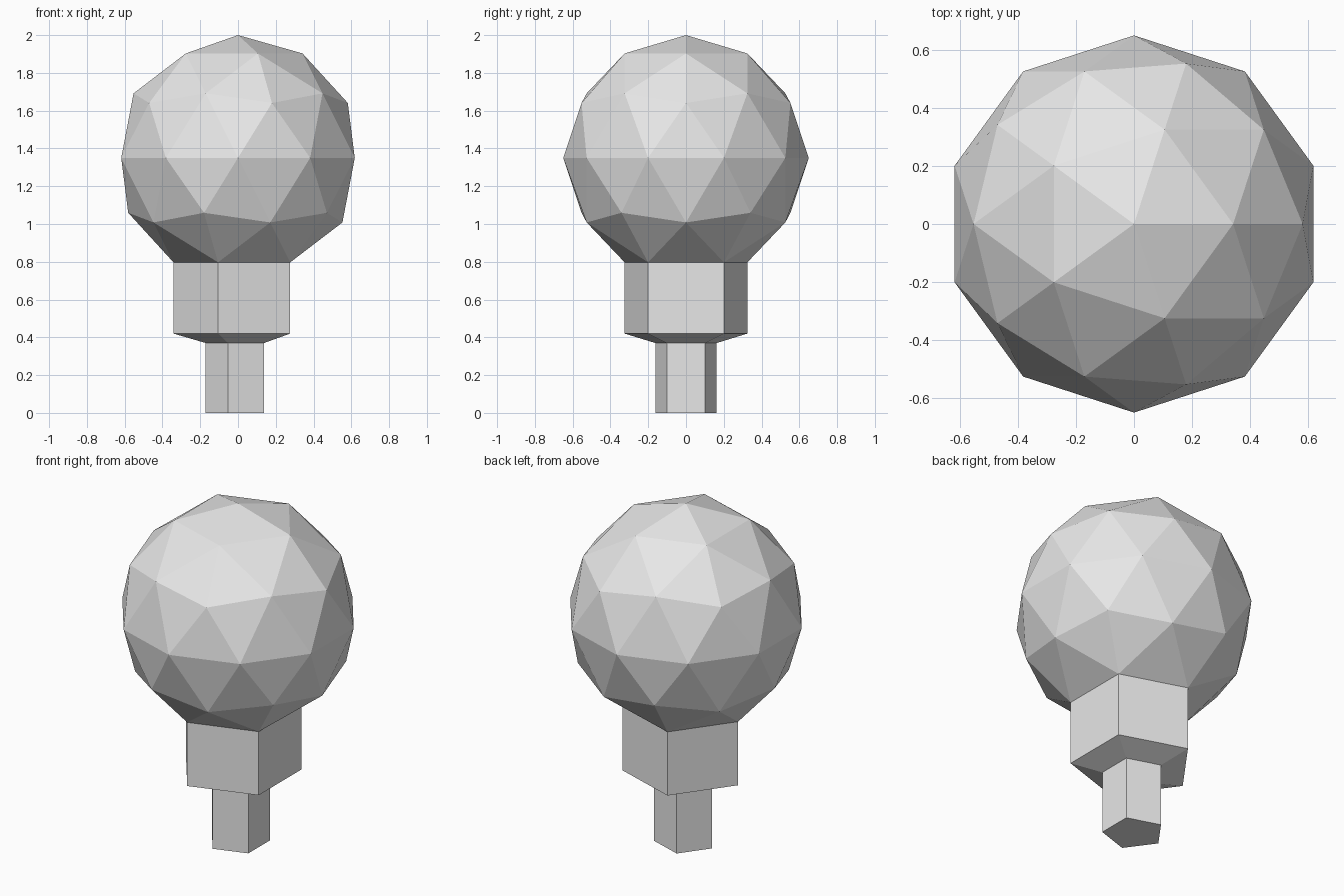
import bpy
import bmesh
from mathutils import Vector

default_cube = bpy.data.objects.get("Cube")
if default_cube:
    bpy.data.objects.remove(default_cube, do_unlink=True)

RADIUS = 0.65
CENTRE_Z = 1.35

# Single plain material
grey = bpy.data.materials.new("light_grey")
grey.use_nodes = True
GREY = (0.8, 0.8, 0.8, 1.0)
grey.diffuse_color = GREY
grey.node_tree.nodes["Principled BSDF"].inputs["Base Color"].default_value = GREY


def extrude_ring(bm, edges, z, scale=1.0):
    """Extrude an open ring of edges to height z, scaled about the z axis."""
    geom = bmesh.ops.extrude_edge_only(bm, edges=edges)["geom"]
    for v in [g for g in geom if isinstance(g, bmesh.types.BMVert)]:
        v.co = Vector((v.co.x * scale, v.co.y * scale, z))
    return [g for g in geom
            if isinstance(g, bmesh.types.BMEdge) and g.is_boundary]


# Faceted globe, opened at the bottom pole
bm = bmesh.new()
bmesh.ops.create_icosphere(bm, subdivisions=2, radius=RADIUS)
bmesh.ops.translate(bm, verts=bm.verts, vec=(0, 0, CENTRE_Z))
pole = min(bm.verts, key=lambda v: v.co.z)
bmesh.ops.delete(bm, geom=[pole], context='VERTS')
ring = [e for e in bm.edges if e.is_boundary]

# Five-sided collar, sloped shoulder and narrow stem
ring = extrude_ring(bm, ring, 0.42)
ring = extrude_ring(bm, ring, 0.37, 0.5)
ring = extrude_ring(bm, ring, 0.0)

# Flat foot
bmesh.ops.contextual_create(bm, geom=ring)
bmesh.ops.recalc_face_normals(bm, faces=bm.faces)
for face in bm.faces:
    face.smooth = False

mesh = bpy.data.meshes.new("bulb")
bm.to_mesh(mesh)
bm.free()
mesh.materials.append(grey)
bulb = bpy.data.objects.new("bulb", mesh)
bpy.context.collection.objects.link(bulb)
